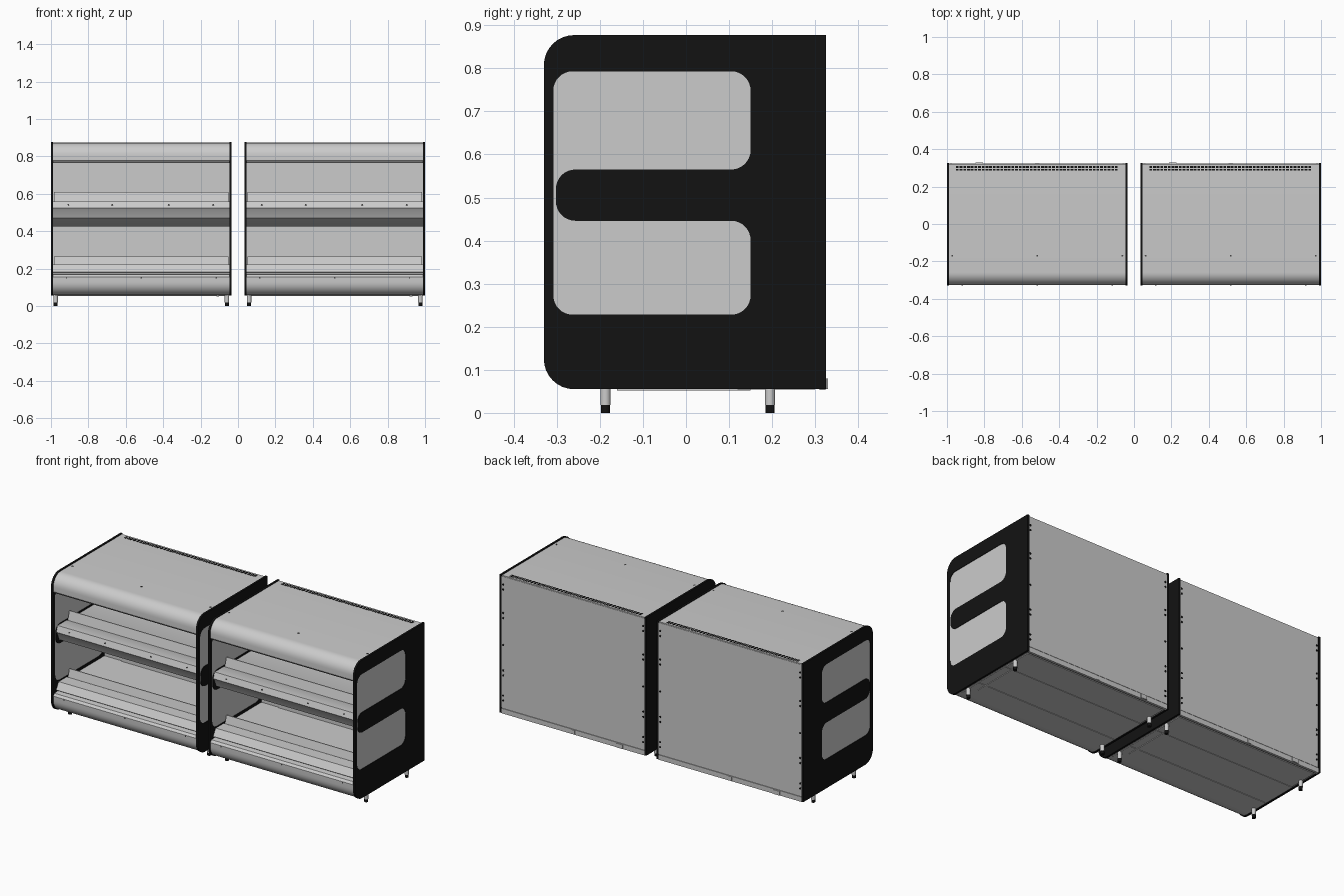
import bpy, bmesh, math
from mathutils import Vector, Matrix

if "Cube" in bpy.data.objects:
    bpy.data.objects.remove(bpy.data.objects["Cube"])

HALF = 0.483          # half width of one cabinet
PT = 0.012            # end panel thickness

black = bpy.data.materials.new("black")
black.diffuse_color = (0.006, 0.006, 0.006, 1)
black.use_nodes = True
black.node_tree.nodes["Principled BSDF"].inputs["Base Color"].default_value = black.diffuse_color
dark = bpy.data.materials.new("dark_grey")
dark.diffuse_color = (0.06, 0.06, 0.06, 1)
dark.use_nodes = True
dark.node_tree.nodes["Principled BSDF"].inputs["Base Color"].default_value = dark.diffuse_color


def fillet(pts, seg=8):
    """Points (y, z[, radius]) -> outline with rounded corners."""
    out = []
    for i, p in enumerate(pts):
        c = Vector(p[:2])
        r = p[2] if len(p) > 2 else 0
        if not r:
            out.append(c)
            continue
        a = (Vector(pts[i - 1][:2]) - c).normalized()
        b = (Vector(pts[(i + 1) % len(pts)][:2]) - c).normalized()
        half = a.angle(b) / 2
        centre = c + (a + b).normalized() * r / math.sin(half)
        s = c + a * r / math.tan(half) - centre
        e = c + b * r / math.tan(half) - centre
        total = s.angle_signed(e)
        for k in range(seg + 1):
            t = -total * k / seg
            out.append(centre + Matrix.Rotation(t, 2) @ s)
    return out


def finish(ob, mat):
    if mat:
        ob.data.materials.append(mat)
    bpy.ops.object.select_all(action='DESELECT')
    ob.select_set(True)
    bpy.context.view_layer.objects.active = ob
    bpy.ops.object.shade_smooth_by_angle(angle=math.radians(30))
    return ob


def profile(name, loops, x0, x1, mat=None):
    """Extrude y-z outlines (first outer, rest holes) along x."""
    cu = bpy.data.curves.new(name, 'CURVE')
    cu.dimensions, cu.fill_mode, cu.extrude = '2D', 'BOTH', (x1 - x0) / 2
    for loop in loops:
        pts = fillet(loop)
        sp = cu.splines.new('POLY')
        sp.points.add(len(pts) - 1)
        for q, p in zip(sp.points, pts):
            q.co = (p.x, p.y, 0, 1)
        sp.use_cyclic_u = True
    ob = bpy.data.objects.new(name, cu)
    bpy.context.collection.objects.link(ob)
    ob.rotation_euler = (math.pi / 2, 0, math.pi / 2)
    ob.location.x = (x0 + x1) / 2
    bpy.ops.object.select_all(action='DESELECT')
    ob.select_set(True)
    bpy.context.view_layer.objects.active = ob
    bpy.ops.object.convert(target='MESH')
    ob = bpy.context.view_layer.objects.active
    bm = bmesh.new()
    bm.from_mesh(ob.data)
    bmesh.ops.remove_doubles(bm, verts=bm.verts, dist=1e-5)
    bmesh.ops.recalc_face_normals(bm, faces=bm.faces)
    bm.to_mesh(ob.data)
    bm.free()
    return finish(ob, mat)


def from_bm(name, bm, mat):
    me = bpy.data.meshes.new(name)
    bm.to_mesh(me)
    bm.free()
    ob = bpy.data.objects.new(name, me)
    bpy.context.collection.objects.link(ob)
    return finish(ob, mat)


def boxes(name, items, mat=None):
    bm = bmesh.new()
    for x0, x1, y0, y1, z0, z1 in items:
        m = Matrix.Translation(((x0 + x1) / 2, (y0 + y1) / 2, (z0 + z1) / 2))
        bmesh.ops.create_cube(bm, size=1, matrix=m @ Matrix.Diagonal((x1 - x0, y1 - y0, z1 - z0, 1)))
    return from_bm(name, bm, mat)


def rods(name, centres, r, depth, tilt=0, mat=None, seg=12):
    """Cylinders, tilted about x (0 = upright)."""
    bm = bmesh.new()
    for c in centres:
        bmesh.ops.create_cone(bm, cap_ends=True, segments=seg, radius1=r, radius2=r, depth=depth,
                              matrix=Matrix.Translation(c) @ Matrix.Rotation(tilt, 4, 'X'))
    return from_bm(name, bm, mat)


R = 0.045
OUTER = [(0.325, 0.055), (-0.33, 0.055, 0.07), (-0.33, 0.877, 0.07), (0.325, 0.877)]
WINDOW = [(-0.308, 0.228, R), (0.15, 0.228, R), (0.15, 0.446, R), (-0.302, 0.446, R),
          (-0.302, 0.565, R), (0.15, 0.565, R), (0.15, 0.793, R), (-0.308, 0.793, R)]
CANOPY = [(0.32, 0.873), (-0.326, 0.873, 0.068), (-0.326, 0.777), (-0.315, 0.765),
          (-0.30, 0.775), (0.15, 0.765), (0.32, 0.765)]
SHELF = [(0.16, 0.555), (-0.19, 0.555), (-0.20, 0.56), (-0.285, 0.56), (-0.298, 0.525),
         (-0.29, 0.515), (-0.27, 0.47), (-0.17, 0.425), (0.16, 0.425)]
BASE = [(0.32, 0.058), (-0.326, 0.058, 0.07), (-0.326, 0.155), (-0.315, 0.168),
        (-0.27, 0.172), (-0.27, 0.212), (0.16, 0.212), (0.32, 0.212)]
RAIL = [(-0.20, 0.222), (-0.275, 0.222), (-0.30, 0.182), (-0.295, 0.178), (-0.20, 0.205)]

for side, cx in (("left", -1 + HALF), ("right", 1 - HALF)):
    def n(part):
        return f"{side}_{part}"
    x0, x1 = cx - HALF, cx + HALF
    a, b = x0 + PT, x1 - PT

    # End panels with E-shaped glazed openings
    for end, p in (("a", x0), ("b", b)):
        profile(n("end_panel_" + end), [OUTER, WINDOW], p, p + PT, black)
        boxes(n("window_pane_" + end), [(p + 0.003, p + PT - 0.003, -0.315, 0.16, 0.22, 0.80)])

    # Body: canopy, shelf, base and rear housing
    profile(n("top_canopy"), [CANOPY], a, b)
    profile(n("middle_shelf"), [SHELF], a, b)
    profile(n("base"), [BASE], a, b)
    profile(n("lower_price_rail"), [RAIL], a, b)
    boxes(n("rear_housing"), [(a, b, 0.155, 0.318, 0.20, 0.78)])
    boxes(n("back_panel"), [(a, b, 0.316, 0.322, 0.085, 0.868)])

    # Raised inner back panels and the lips at the shelf fronts
    boxes(n("inner_back_panels"), [(cx - 0.355, cx + 0.355, 0.149, 0.158, z, z + h)
                                   for z, h in ((0.212, 0.213), (0.555, 0.21))])
    for lip, z in (("upper", 0.555), ("lower", 0.21)):
        profile(n(lip + "_shelf_lip"), [[(-0.196, z), (-0.191, z), (-0.176, z + 0.055), (-0.181, z + 0.055)]],
                a + 0.004, b - 0.004)

    # Rail, roof and rear screws
    rods(n("rail_screws"), [(cx + x, -0.292, 0.541) for x in (-0.39, -0.155, 0.147, 0.385)],
         0.004, 0.006, math.pi / 2 - 0.35, dark)
    rods(n("base_screws"), [(cx + x, -0.326, 0.15) for x in (-0.4, 0, 0.4)], 0.004, 0.003, math.pi / 2, dark)
    rods(n("roof_screws"), [(cx + x, -0.17, 0.8735) for x in (-0.455, 0, 0.455)], 0.005, 0.003, 0, dark)
    rods(n("back_screws"), [(cx + s * (HALF - 0.022), 0.322, z) for s in (-1, 1)
                            for z in (0.13, 0.16, 0.28, 0.31, 0.46, 0.62, 0.65, 0.79, 0.82)],
         0.006, 0.004, math.pi / 2, black)

    # Roof vent slots near the rear edge
    step = 0.87 / 44
    boxes(n("vent_slots"), [(cx - 0.435 + i * step, cx - 0.435 + (i + 0.75) * step, y, y + 0.009, 0.872, 0.8742)
                            for i in range(44) for y in (0.286, 0.300)], black)

    # Rear bottom rail with fittings
    boxes(n("rear_bottom_rail"), [(a, b, 0.31, 0.324, 0.053, 0.082)])
    boxes(n("rear_fittings"), [(cx - 0.33, cx - 0.29, 0.318, 0.33, 0.055, 0.08),
                               (cx - 0.012, cx + 0.012, 0.318, 0.327, 0.055, 0.08)])

    # Underside plates
    boxes(n("underside_plates"), [(a + 0.01, b - 0.01, -0.24, -0.10, 0.055, 0.06),
                                  (a + 0.01, b - 0.01, -0.095, 0.115, 0.0555, 0.06),
                                  (a + 0.01, b - 0.01, 0.12, 0.30, 0.054, 0.06),
                                  (b - 0.07, b - 0.055, -0.16, 0.15, 0.052, 0.06)])

    # Legs with black feet
    spots = [(cx + x, y) for x in (-0.458, 0.458) for y in (-0.187, 0.195)]
    rods(n("legs"), [(x, y, 0.039) for x, y in spots], 0.012, 0.042, 0, None, 20)
    rods(n("feet"), [(x, y, 0.0095) for x, y in spots], 0.0105, 0.019, 0, black, 20)
